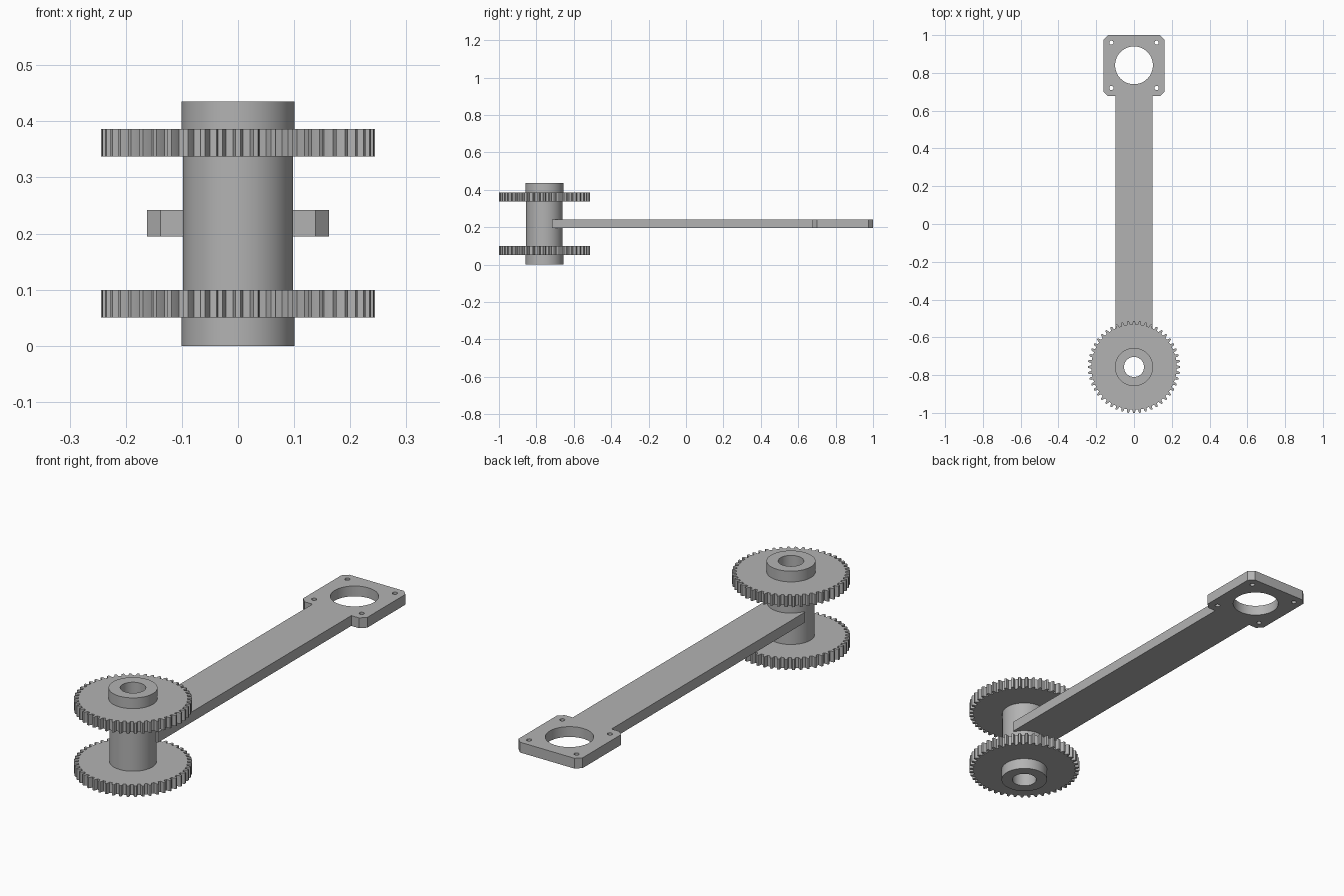
import bpy
import bmesh
import math
from mathutils import Vector

cube = bpy.data.objects.get("Cube")
if cube:
    bpy.data.objects.remove(cube, do_unlink=True)

AXLE_Y = -0.757
PLATE_Y = 0.84
ARM_BOTTOM, ARM_TOP = 0.195, 0.242

grey = bpy.data.materials.new("plain grey")
grey.use_nodes = True
colour = (0.45, 0.45, 0.45, 1)
grey.diffuse_color = colour
grey.node_tree.nodes["Principled BSDF"].inputs["Base Color"].default_value = colour


def circle(radius, x=0, y=0, count=64):
    return [(x + radius * math.cos(math.tau * i / count),
             y + radius * math.sin(math.tau * i / count)) for i in range(count)]


def finish(name, bm, y=0):
    bmesh.ops.recalc_face_normals(bm, faces=bm.faces)
    mesh = bpy.data.meshes.new(name)
    bm.to_mesh(mesh)
    bm.free()
    mesh.materials.append(grey)
    obj = bpy.data.objects.new(name, mesh)
    obj.location.y = y
    bpy.context.collection.objects.link(obj)
    bpy.ops.object.select_all(action='DESELECT')
    bpy.context.view_layer.objects.active = obj
    obj.select_set(True)
    bpy.ops.object.shade_smooth_by_angle(angle=math.radians(20))
    return obj


def extrude_outline(name, loops, bottom, top, y=0):
    """Fill an outline with holes and give it thickness."""
    bm = bmesh.new()
    edges = []
    for loop in loops:
        verts = [bm.verts.new((px, py, bottom)) for px, py in loop]
        edges += [bm.edges.new((a, b)) for a, b in zip(verts, verts[1:] + verts[:1])]
    bmesh.ops.triangle_fill(bm, edges=edges, use_beauty=True, normal=(0, 0, 1))
    result = bmesh.ops.extrude_face_region(bm, geom=bm.faces[:], use_keep_orig=True)
    moved = [v for v in result["geom"] if isinstance(v, bmesh.types.BMVert)]
    bmesh.ops.translate(bm, verts=moved, vec=(0, 0, top - bottom))
    return finish(name, bm, y)


# Arm and mounting plate share one outline; the arm end curves inside the tube wall
half, cut, arm = 0.162, 0.024, 0.098
low, high = 0.677, 1.0
right_side = [(arm, -0.717), (arm, low), (half - cut, low), (half, low + cut),
              (half, high - cut), (half - cut, high)]
left_side = [(-x, y) for x, y in reversed(right_side)]
arm_end = [(0.075 * math.cos(a), AXLE_Y + 0.075 * math.sin(a))
           for a in (math.radians(150 - 10 * i) for i in range(13))]
holes = [circle(0.1, 0, PLATE_Y)]
for sx in (-1, 1):
    for sy in (-1, 1):
        holes.append(circle(0.011, sx * 0.12, PLATE_Y + sy * 0.12, 20))
extrude_outline("arm_with_mounting_plate", [right_side + left_side + arm_end] + holes,
                ARM_BOTTOM, ARM_TOP)

# Toothed wheels
TEETH, ROOT, TIP = 48, 0.226, 0.244
pitch = math.tau / TEETH
tooth = [(-0.29, ROOT), (-0.22, 0.236), (-0.13, TIP),
         (0.13, TIP), (0.22, 0.236), (0.29, ROOT)]
gear_outline = [(r * math.cos((i + t) * pitch), r * math.sin((i + t) * pitch))
                for i in range(TEETH) for t, r in tooth]
for name, bottom in (("lower_gear", 0.05), ("upper_gear", 0.337)):
    extrude_outline(name, [gear_outline, circle(0.096)], bottom, bottom + 0.049, AXLE_Y)

# Hollow axle tube with slightly wider hubs at both ends
profile = [(0.053, 0), (0.101, 0), (0.101, 0.075), (0.098, 0.075),
           (0.098, 0.36), (0.101, 0.36), (0.101, 0.435), (0.053, 0.435)]
bm = bmesh.new()
verts = [bm.verts.new((r, 0, z)) for r, z in profile]
edges = [bm.edges.new((a, b)) for a, b in zip(verts, verts[1:] + verts[:1])]
bmesh.ops.spin(bm, geom=verts + edges, cent=Vector(), axis=(0, 0, 1),
               angle=math.tau, steps=64, use_merge=True)
bmesh.ops.remove_doubles(bm, verts=bm.verts, dist=0.0001)
finish("axle_tube", bm, AXLE_Y)
